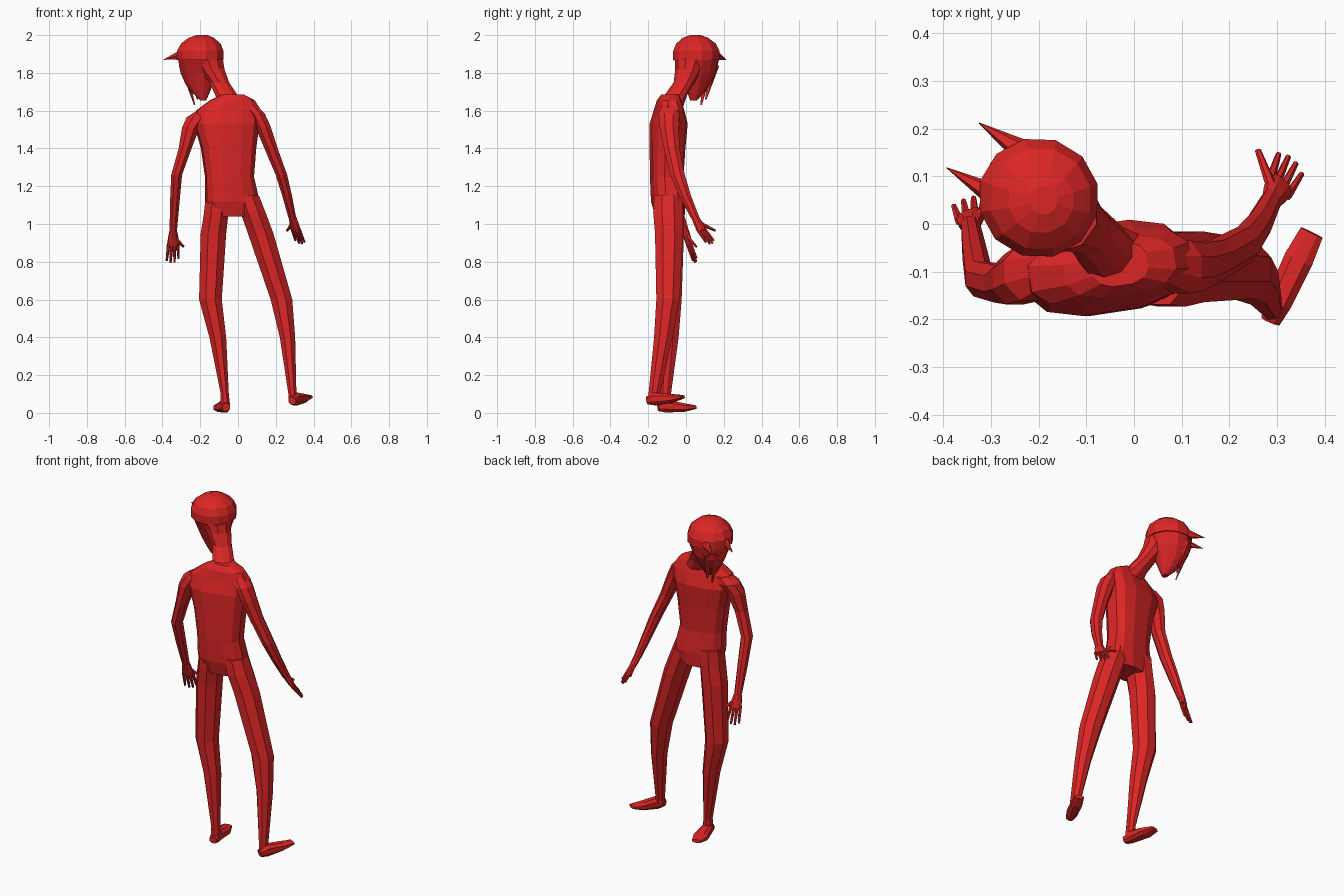
import bpy, bmesh, math
from mathutils import Vector

red = bpy.data.materials.new("red")
red.diffuse_color = (0.716, 0.019, 0.019, 1)
UP = Vector((0, 0, 1))


def loft(name, rings, side=(1, 0, 0), n=8, level=True, square=1.0):
    """Skin rings (x, y, z, half width, half depth); level rings lie flat in z."""
    bm = bmesh.new()
    pts = [Vector(r[:3]) for r in rings]
    side = Vector(side).normalized()
    loops = []
    for i, r in enumerate(rings):
        d = UP if level else (pts[min(i + 1, len(pts) - 1)] - pts[max(i - 1, 0)]).normalized()
        a = (side - d * side.dot(d)).normalized()
        b = d.cross(a)
        loop = []
        for k in range(n):
            t = 2 * math.pi * (k + 0.5) / n
            c, s = math.cos(t), math.sin(t)
            c = math.copysign(abs(c) ** square, c)
            s = math.copysign(abs(s) ** square, s)
            loop.append(bm.verts.new(pts[i] + a * c * r[3] + b * s * r[4]))
        loops.append(loop)
    for l0, l1 in zip(loops, loops[1:]):
        for k in range(n):
            bm.faces.new((l0[k], l0[(k + 1) % n], l1[(k + 1) % n], l1[k]))
    bm.faces.new(loops[0])
    bm.faces.new(loops[-1])
    bmesh.ops.recalc_face_normals(bm, faces=bm.faces[:])
    me = bpy.data.meshes.new(name)
    bm.to_mesh(me)
    bm.free()
    me.materials.append(red)
    ob = bpy.data.objects.new(name, me)
    bpy.context.collection.objects.link(ob)
    return ob


def spike(name, base, tip, w, t, side, end=0.1):
    """Tapered strand, finger or spike from base to tip."""
    b, e = Vector(base), Vector(tip)
    m = b.lerp(e, 0.6)
    k = 0.4 + 0.6 * end
    loft(name, [(*b, w, t), (*m, w * k, t * k), (*e, w * end, t * end)], side, 6, False)


def hand(name, wrist, palm, tip, thumb, side):
    """Flat palm with four fingers and a thumb."""
    w, p, e, s = Vector(wrist), Vector(palm), Vector(tip), Vector(side).normalized()
    loft(name + "_palm", [(*w, .02, .02), (*w.lerp(p, .5), .03, .018), (*p, .034, .013)],
         side, 8, False)
    for i, short in enumerate((.12, 0, .04, .25)):
        o = (i - 1.5) * .017
        end = e.lerp(p, short) + s * o * 1.3
        spike(f"{name}_finger_{i + 1}", p + s * o - (e - p) * .15, end, .01, .01, side, .6)
    spike(name + "_thumb", w.lerp(p, .4), thumb, .014, .012, side, .5)


# torso, turned slightly about z
loft("torso", [(-.03, -.085, 1.04, .10, .075), (-.03, -.093, 1.12, .145, .088),
               (-.045, -.102, 1.25, .13, .085), (-.05, -.098, 1.40, .147, .09),
               (-.06, -.092, 1.53, .175, .095), (-.05, -.09, 1.60, .175, .075),
               (-.03, -.09, 1.655, .12, .06), (-.03, -.085, 1.685, .06, .045)],
     (1, .15, 0), 12, square=.75)

# neck leaning into the head
loft("neck", [(-.025, -.08, 1.62, .085, .065), (-.06, -.055, 1.68, .062, .06),
              (-.10, -.01, 1.75, .055, .055), (-.14, .015, 1.82, .072, .072),
              (-.16, .025, 1.87, .085, .085)], n=10)

# head, narrowing to the chin; it looks along this direction
FACE = (-.85, .52, 0)
loft("head", [(-.185, .04, 1.655, .016, .02), (-.195, .05, 1.69, .045, .04),
              (-.205, .06, 1.74, .078, .065), (-.205, .065, 1.80, .105, .092),
              (-.20, .058, 1.87, .122, .118), (-.195, .055, 1.95, .10, .10)], FACE, 12)
loft("hair_cap", [(-.20, .055, 1.868, .128, .126), (-.20, .055, 1.915, .128, .126),
                  (-.197, .053, 1.955, .108, .108), (-.195, .05, 1.985, .07, .07),
                  (-.19, .05, 2.0, .03, .03)], FACE, 12)

# hair: two forward spikes and hanging strands
spike("hair_spike_1", (-.25, .035, 1.91), (-.393, .118, 1.87), .04, .035, UP, .03)
spike("hair_spike_2", (-.20, .13, 1.90), (-.325, .212, 1.87), .04, .035, UP, .03)
for i, (b, t) in enumerate((((-.29, .12, 1.84), (-.23, .08, 1.63)),
                            ((-.25, .15, 1.84), (-.215, .105, 1.66)),
                            ((-.295, .06, 1.84), (-.25, .065, 1.69)))):
    spike(f"hair_strand_{i + 1}", b, t, .03, .015, (.52, .85, 0), .15)

# legs
loft("leg_a", [(-.11, -.09, 1.15, .066, .08), (-.115, -.09, 1.06, .07, .085),
               (-.13, -.085, .95, .073, .08), (-.146, -.085, .6, .065, .067),
               (-.107, -.09, .4, .048, .055), (-.07, -.11, .1, .023, .033),
               (-.068, -.112, .04, .028, .035)])
loft("leg_b", [(.05, -.095, 1.15, .066, .08), (.08, -.095, 1.06, .072, .085),
               (.12, -.09, .95, .073, .08), (.23, -.095, .6, .062, .067),
               (.262, -.12, .4, .044, .053), (.288, -.168, .1, .023, .033),
               (.292, -.17, .07, .027, .035)])

# feet
loft("foot_a", [(-.062, -.148, .03, .022, .022), (-.07, -.105, .036, .03, .036),
                (-.09, -.01, .028, .043, .024), (-.105, .05, .03, .028, .01)],
     (1, .3, 0), 8, False, .8)
loft("foot_b", [(.287, -.203, .065, .022, .022), (.303, -.165, .074, .03, .036),
                (.345, -.075, .077, .033, .024), (.373, -.018, .085, .027, .01)],
     (1, -.5, 0), 8, False, .8)

# arms
loft("arm_a", [(-.18, -.09, 1.60, .04, .05), (-.215, -.10, 1.565, .062, .065),
               (-.25, -.115, 1.51, .05, .058), (-.28, -.125, 1.4, .037, .043),
               (-.325, -.115, 1.26, .031, .04), (-.335, -.06, 1.11, .027, .034),
               (-.343, -.005, .96, .021, .024)])
loft("arm_b", [(.06, -.085, 1.63, .04, .045), (.10, -.09, 1.585, .045, .06),
               (.13, -.09, 1.52, .045, .055), (.175, -.075, 1.4, .038, .045),
               (.23, -.045, 1.26, .033, .042), (.26, -.005, 1.15, .028, .034),
               (.288, .05, 1.03, .022, .025)])

# hands
hand("hand_a", (-.343, -.005, .965), (-.343, .02, .885), (-.347, .052, .795),
     (-.288, .055, .88), (1, .35, 0))
hand("hand_b", (.287, .045, 1.04), (.308, .085, .965), (.332, .135, .895),
     (.26, .155, .965), (-.68, .73, 0))
